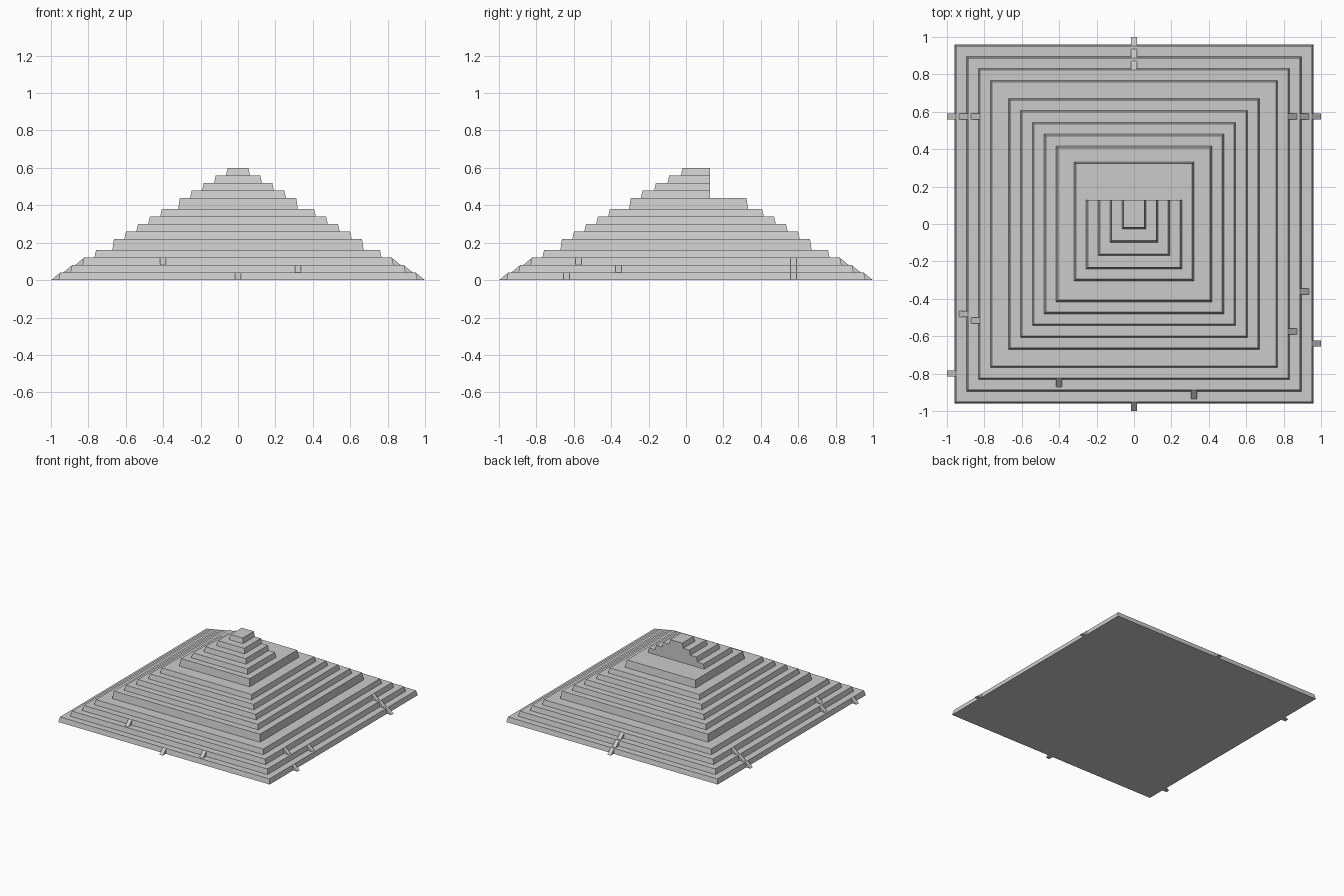
import bpy, bmesh

if "Cube" in bpy.data.objects:
    bpy.data.objects.remove(bpy.data.objects["Cube"])

TAPER = 0.009


def mesh_object(name, verts, faces):
    me = bpy.data.meshes.new(name)
    me.from_pydata(verts, [], faces)
    bm = bmesh.new()
    bm.from_mesh(me)
    bmesh.ops.recalc_face_normals(bm, faces=bm.faces)
    bm.to_mesh(me)
    bm.free()
    ob = bpy.data.objects.new(name, me)
    bpy.context.collection.objects.link(ob)
    return ob


def tier(name, half, front, back, z0, z1, back_taper=TAPER):
    """Square block with slightly battered walls."""
    t = TAPER
    ring = lambda h, f, b, z: [(-h, f, z), (h, f, z), (h, b, z), (-h, b, z)]
    verts = ring(half, front, back, z0) + ring(half - t, front + t, back - back_taper, z1)
    faces = [(3, 2, 1, 0), (4, 5, 6, 7)]
    faces += [(i, (i + 1) % 4, (i + 1) % 4 + 4, i + 4) for i in range(4)]
    mesh_object(name, verts, faces)


def stair(name, side, along, level):
    """Small ramp leaning against the wall of one of the lower tiers."""
    z0, w = level * 0.04, 0.016
    r = 0.96 - 0.064 * level
    profile = [(r - 0.02, z0), (r + 0.039, z0), (r - TAPER, z0 + 0.04), (r - 0.02, z0 + 0.04)]
    place = {
        "right": lambda d, s, z: (d, along + s, z),
        "left": lambda d, s, z: (-d, along + s, z),
        "front": lambda d, s, z: (along + s, -d, z),
        "back": lambda d, s, z: (along + s, d, z),
    }[side]
    verts = [place(d, s, z) for s in (-w, w) for d, z in profile]
    faces = [(0, 1, 2, 3), (7, 6, 5, 4)]
    faces += [(i, i + 4, (i + 1) % 4 + 4, (i + 1) % 4) for i in range(4)]
    mesh_object(name, verts, faces)


# Terraces, bottom to top
halves = [0.96, 0.896, 0.832, 0.768, 0.672, 0.608, 0.544, 0.48, 0.416]
z = 0.0
for i, h in enumerate(halves):
    dz = 0.06 if i == 4 else 0.04
    tier(f"terrace_{i + 1}", h, -h, h, z, z + dz)
    z += dz

# Wide platform, slightly shifted to the back
tier("upper_platform", 0.32, -0.304, 0.332, z, z + 0.06)
z += 0.06

# Summit steps with a sheer back wall
for i in range(4):
    tier(f"summit_step_{i + 1}", 0.256 - 0.064 * i, -0.241 + 0.0713 * i, 0.127,
         z, z + 0.04, back_taper=0)
    z += 0.04

# Stairs on the three lowest terraces, listed from the lowest up
stairs = [
    ("back", (0, 0, 0)),
    ("front", (0, 0.32, -0.4)),
    ("right", (0.575, 0.575, 0.575)),
    ("left", (0.575, 0.575, 0.575)),
    ("right", (-0.64, -0.36, -0.575)),
    ("left", (-0.8, -0.48, -0.515)),
]
for n, (side, spots) in enumerate(stairs):
    for level, along in enumerate(spots):
        stair(f"stair_{side}_{n}_{level + 1}", side, along, level)
